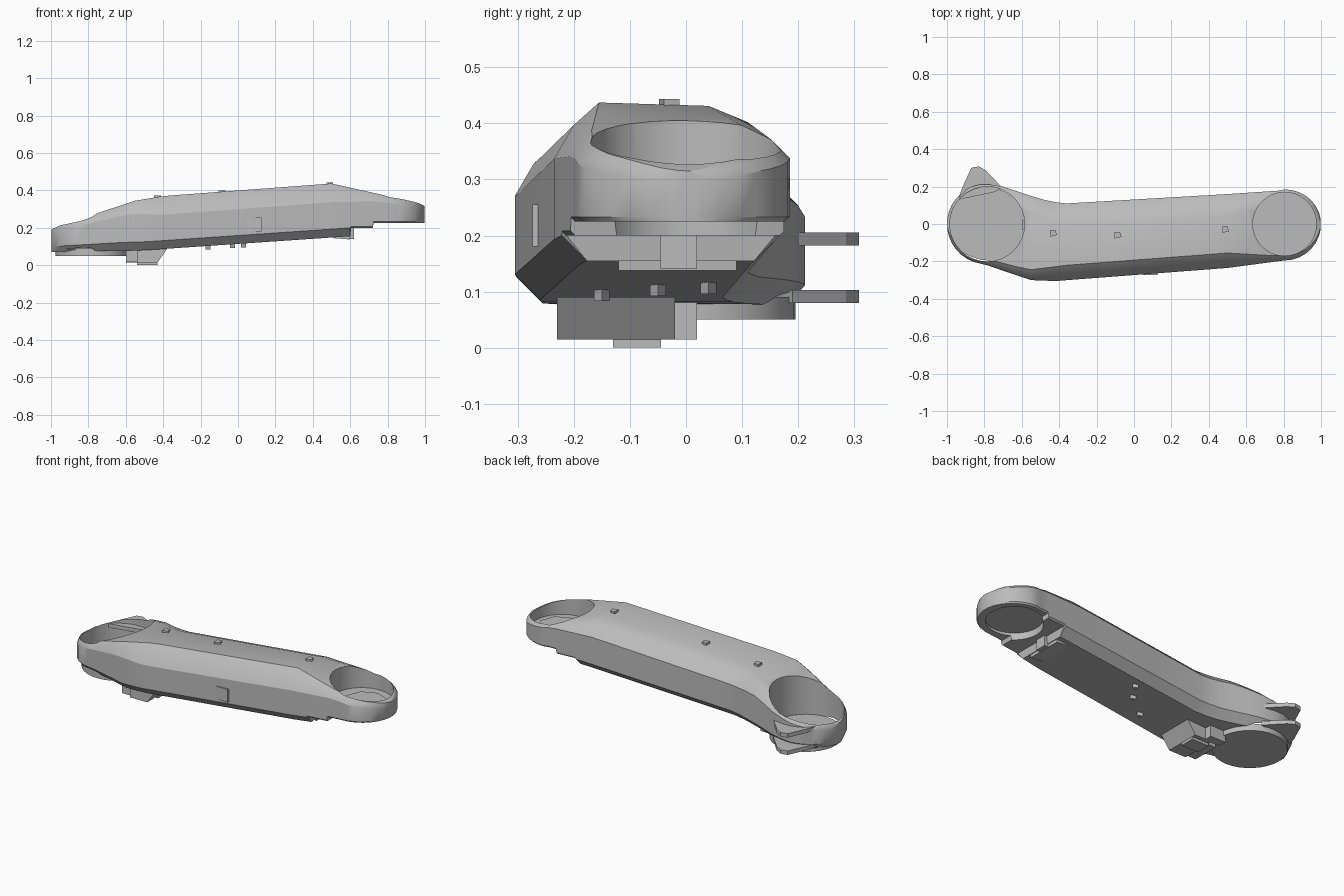
import bpy, bmesh, math
from mathutils import Vector

cube = bpy.data.objects.get("Cube")
if cube:
    bpy.data.objects.remove(cube, do_unlink=True)

grey = bpy.data.materials.new("plain grey")
grey.use_nodes = True
COLOUR = (0.5, 0.5, 0.5, 1)
grey.diffuse_color = COLOUR
grey.node_tree.nodes["Principled BSDF"].inputs["Base Color"].default_value = COLOUR


def finish(name, bm):
    bmesh.ops.remove_doubles(bm, verts=bm.verts, dist=0.0001)
    bmesh.ops.recalc_face_normals(bm, faces=bm.faces)
    mesh = bpy.data.meshes.new(name)
    bm.to_mesh(mesh)
    bm.free()
    obj = bpy.data.objects.new(name, mesh)
    bpy.context.collection.objects.link(obj)
    mesh.materials.append(grey)
    return obj


def loft(name, rings):
    bm = bmesh.new()
    loops = [[bm.verts.new(p) for p in ring] for ring in rings]
    n = len(loops[0])
    for a, b in zip(loops, loops[1:]):
        for i in range(n):
            j = (i + 1) % n
            bm.faces.new((a[i], a[j], b[j], b[i]))
    bm.faces.new(loops[0])
    bm.faces.new(loops[-1])
    return finish(name, bm)


def prism(name, outline, lo, hi, axis="z"):
    def place(u, v, w):
        return (u, v, w) if axis == "z" else (u, w, v)
    return loft(name, [[place(u, v, w) for u, v in outline] for w in (lo, hi)])


def disc(name, x, radius, lo, hi, sides=32):
    ring = [(x + radius * math.cos(i * math.tau / sides),
             radius * math.sin(i * math.tau / sides)) for i in range(sides)]
    return prism(name, ring, lo, hi)


def box(name, x, y, z):
    return prism(name, [(x[0], y[0]), (x[1], y[0]), (x[1], y[1]), (x[0], y[1])], *z)


def lerp(table, x):
    for (a, va), (b, vb) in zip(table, table[1:]):
        if x <= b:
            return va + (vb - va) * max(0, x - a) / (b - a)
    return table[-1][1]


def smooth(obj):
    bpy.ops.object.select_all(action="DESELECT")
    obj.select_set(True)
    bpy.context.view_layer.objects.active = obj
    bpy.ops.object.shade_smooth_by_angle(angle=math.radians(28))


def cut(obj, cutter):
    mod = obj.modifiers.new("bore", "BOOLEAN")
    mod.operation = "DIFFERENCE"
    mod.solver = "EXACT"
    mod.object = cutter
    bpy.context.view_layer.objects.active = obj
    bpy.ops.object.modifier_apply(modifier=mod.name)
    bpy.data.objects.remove(cutter, do_unlink=True)


# Outline and height of the arm along its length
LEFT, RIGHT = -0.785, 0.805
R_LEFT, R_RIGHT = 0.215, 0.195
front = [(-0.8, -0.215), (-0.7, -0.25), (-0.55, -0.3), (-0.42, -0.305), (0.5, -0.235), (0.8, -0.195)]
back = [(-0.8, 0.215), (-0.7, 0.2), (-0.55, 0.15), (-0.45, 0.12), (-0.36, 0.11), (0.5, 0.16), (0.8, 0.18)]
top = [(-1, 0.19), (-0.96, 0.21), (-0.55, 0.345), (-0.4, 0.37), (0.5, 0.437), (0.96, 0.335), (1, 0.315)]
base = [(-1, 0.07), (-0.5, 0.08), (0.6, 0.155), (0.605, 0.2), (0.72, 0.2), (0.725, 0.225), (1, 0.225)]
crown = [(-0.9, 0.3), (-0.6, 0.6), (-0.4, 1), (0.5, 1), (0.75, 0.4), (1, 0.25)]
under = [(-1, 0.03), (-0.6, 0.045), (0.6, 0.045), (0.605, 0.008), (1, 0.008)]


def section(x, y0, y1):
    zt, zb, s = lerp(top, x), lerp(base, x), lerp(crown, x)
    w = y1 - y0
    s = min(s, w * 3)
    c = min(lerp(under, x), w * 0.3)
    points = [(y0, zb + c), (y0, zt - 0.1 * s), (y0 + 0.035 * s, zt - 0.04 * s),
              (y0 + 0.08 * s, zt), (y1 - 0.12 * s, zt - 0.006 * s), (y1 - 0.05 * s, zt - 0.035 * s),
              (y1, zt - 0.085 * s), (y1, zb + c), (y1 - c, zb), (y0 + c, zb)]
    return [Vector((x, y, z)) for y, z in points]


# Arm body: round ends joined by the bent beam
rings = []
STEPS = 8
for i in range(STEPS):
    a = math.radians(8 + 82 * i / STEPS)
    y = R_LEFT * math.sin(a)
    rings.append(section(LEFT - R_LEFT * math.cos(a), -y, y))
for x in (-0.78, -0.7, -0.62, -0.55, -0.48, -0.42, -0.36, 0, 0.5, 0.6, 0.605, 0.66, 0.72, 0.725, 0.78):
    rings.append(section(x, lerp(front, x), lerp(back, x)))
for i in range(STEPS):
    a = math.radians(90 - 82 * i / (STEPS - 1))
    y = R_RIGHT * math.sin(a)
    rings.append(section(RIGHT + R_RIGHT * math.cos(a), -y, y * 0.95))
arm = loft("arm_body", rings)

# Open sockets and the shallow recess below the upper one
cut(arm, disc("low_socket_bore", LEFT, 0.2, 0.085, 0.6))
cut(arm, disc("high_socket_bore", RIGHT, 0.17, 0.265, 0.6))
cut(arm, disc("underside_recess", RIGHT, 0.15, 0.1, 0.24))
smooth(arm)

# Socket floors
smooth(disc("low_socket_base", LEFT + 0.005, 0.195, 0.05, 0.09))
disc("high_socket_floor", RIGHT + 0.02, 0.12, 0.262, 0.272, 8)

# Pair of fins behind the low socket
fin = [(-0.94, 0.13), (-0.92, 0.19), (-0.87, 0.3), (-0.83, 0.308), (-0.79, 0.285), (-0.7, 0.19), (-0.75, 0.17)]
for name, z in (("lower_fin", 0.08), ("upper_fin", 0.182)):
    prism(name, fin, z, z + 0.023)

# Connector blocks beneath the beam
prism("connector_block", [(-0.54, 0.1), (-0.54, 0.015), (-0.43, 0.015), (-0.37, 0.1)], -0.23, -0.02, "y")
box("connector_side", (-0.6, -0.5), (-0.03, 0.02), (0.015, 0.1))
box("connector_front", (-0.6, -0.53), (-0.22, -0.06), (0.02, 0.09))
box("connector_foot", (-0.54, -0.43), (-0.13, -0.045), (0, 0.02))
prism("high_clip", [(0.51, 0.18), (0.51, 0.145), (0.595, 0.138), (0.6, 0.2), (0.55, 0.2)], -0.12, 0.09, "y")
box("high_clip_rib", (0.59, 0.62), (-0.045, 0.02), (0.14, 0.21))

# Front plate
box("front_plate", (0.05, 0.125), (-0.274, -0.255), (0.18, 0.255))

# Small pegs above and below
for i, (x, y) in enumerate([(-0.43, -0.05), (-0.085, -0.06), (0.49, -0.03)]):
    z = lerp(top, x)
    r = 0.018
    prism(f"top_peg_{i}", [(x - r, y - r), (x + r, y - r / 2), (x + r / 2, y + r), (x - r, y + r)], z - 0.03, z + 0.007)
for i, (x, y) in enumerate([(-0.16, -0.15), (0.03, 0.04), (-0.03, -0.05)]):
    z = lerp(base, x)
    r = 0.014
    prism(f"under_peg_{i}", [(x - r, y - r), (x + r, y), (x - r, y + r)], z - 0.02, z + 0.02)
